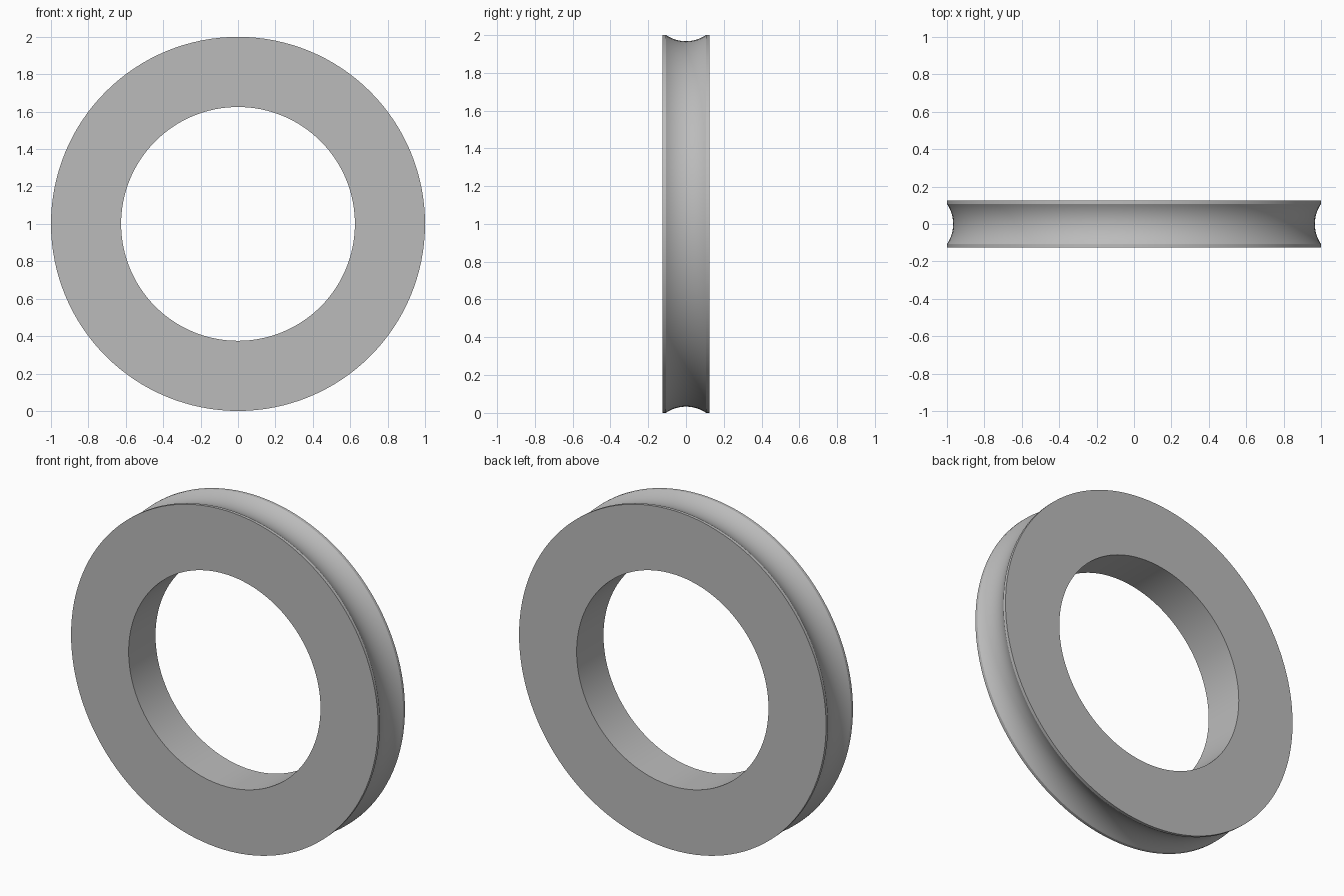
import bpy
import bmesh
import math
from mathutils import Matrix, Vector

cube = bpy.data.objects.get("Cube")
if cube:
    bpy.data.objects.remove(cube, do_unlink=True)

OUTER, INNER, HALF = 1.0, 0.625, 0.125
GROOVE_HALF, GROOVE_DEPTH = 0.107, 0.033
SEGMENTS, ARC_STEPS = 128, 16

grey = bpy.data.materials.new("plain grey")
grey.use_nodes = True
colour = (0.5, 0.5, 0.5, 1)
grey.diffuse_color = colour
grey.node_tree.nodes["Principled BSDF"].inputs["Base Color"].default_value = colour

# Cross-section (radius, y): flat bore and sides, narrow rims, concave groove
arc_radius = (GROOVE_HALF ** 2 + GROOVE_DEPTH ** 2) / (2 * GROOVE_DEPTH)
arc_centre = OUTER - GROOVE_DEPTH + arc_radius
sweep = math.asin(GROOVE_HALF / arc_radius)
profile = [(INNER, HALF), (INNER, -HALF), (OUTER, -HALF)]
for i in range(ARC_STEPS + 1):
    a = sweep * (2 * i / ARC_STEPS - 1)
    profile.append((arc_centre - arc_radius * math.cos(a), arc_radius * math.sin(a)))
profile.append((OUTER, HALF))

# Revolve the section about the y axis
bm = bmesh.new()
verts = [bm.verts.new((r, y, 0)) for r, y in profile]
edges = [bm.edges.new((v, verts[i - 1])) for i, v in enumerate(verts)]
bmesh.ops.spin(bm, geom=verts + edges, cent=(0, 0, 0), axis=(0, 1, 0),
               angle=2 * math.pi, steps=SEGMENTS, use_merge=False)
bmesh.ops.remove_doubles(bm, verts=bm.verts, dist=1e-5)
bmesh.ops.recalc_face_normals(bm, faces=bm.faces)
bmesh.ops.transform(bm, matrix=Matrix.Translation(Vector((0, 0, OUTER))), verts=bm.verts)

mesh = bpy.data.meshes.new("grooved_ring")
bm.to_mesh(mesh)
bm.free()
mesh.materials.append(grey)
ring = bpy.data.objects.new("grooved_ring", mesh)
bpy.context.collection.objects.link(ring)

# Smooth the curved surfaces, keep the rims crisp
bpy.ops.object.select_all(action="DESELECT")
ring.select_set(True)
bpy.context.view_layer.objects.active = ring
bpy.ops.object.shade_smooth_by_angle(angle=math.radians(30))
